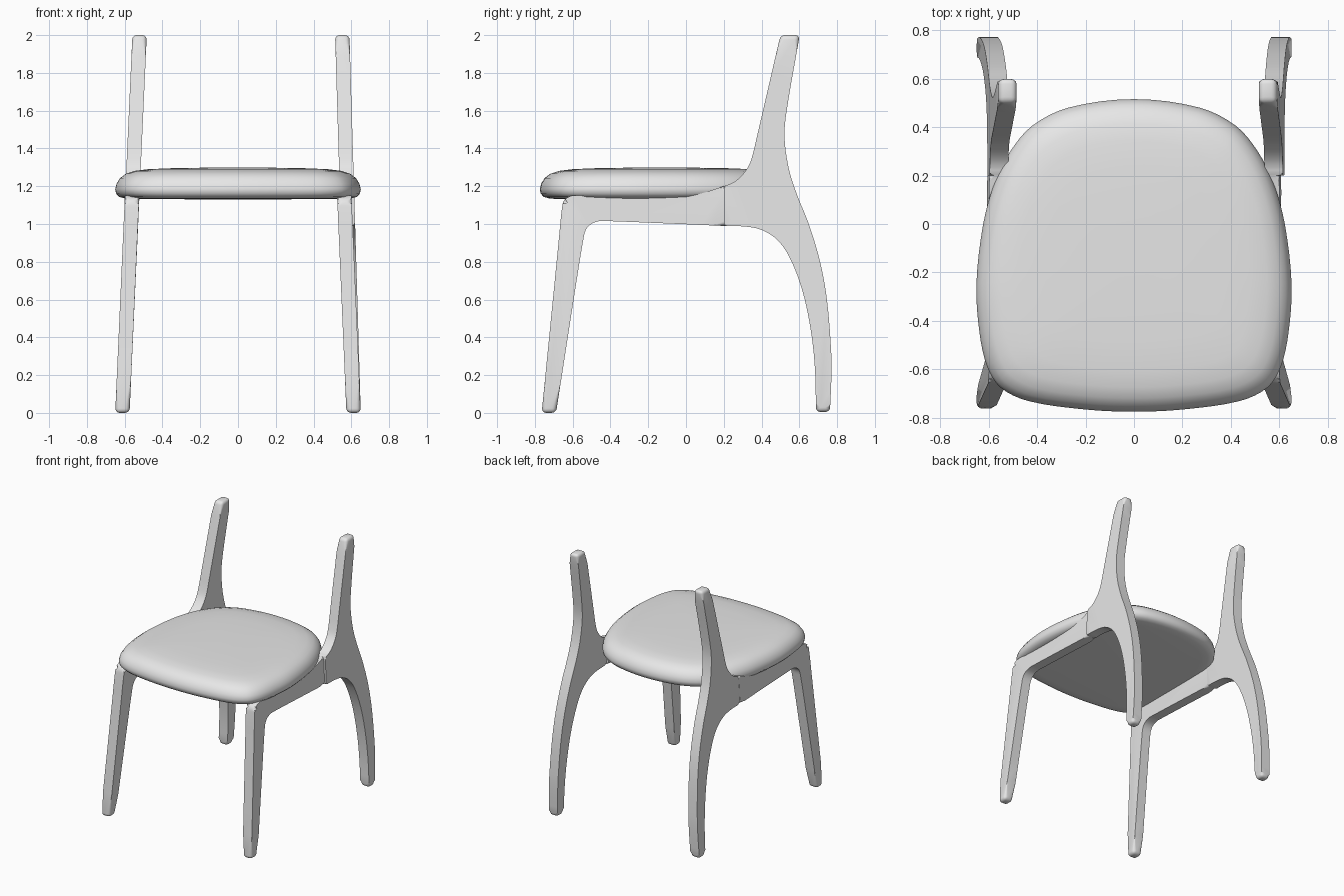
import bpy, bmesh
from mathutils import Vector

if "Cube" in bpy.data.objects:
    bpy.data.objects.remove(bpy.data.objects["Cube"])

grey = bpy.data.materials.new("pale_grey")
grey.diffuse_color = (0.8, 0.8, 0.8, 1.0)
grey.use_nodes = True
grey.node_tree.nodes["Principled BSDF"].inputs["Base Color"].default_value = grey.diffuse_color


def smooth(points, steps=5, closed=False):
    """Smooth curve through 2D points, keeping long spans nearly straight."""
    p = [Vector(q) for q in points]
    n = len(p)

    def tangent(i):
        a, c = (p[i - 1], p[(i + 1) % n]) if closed else (p[max(i - 1, 0)], p[min(i + 1, n - 1)])
        return (c - a) / ((c - p[i]).length + (p[i] - a).length)

    out = []
    for i in range(n if closed else n - 1):
        j = (i + 1) % n
        h = (p[j] - p[i]).length
        for k in range(steps):
            t = k / steps
            out.append(p[i] * (2 * t**3 - 3 * t**2 + 1) + tangent(i) * h * (t**3 - 2 * t**2 + t)
                       + p[j] * (3 * t**2 - 2 * t**3) + tangent(j) * h * (t**3 - t**2))
    if not closed:
        out.append(p[-1])
    return out


def finish(bm, name, angle):
    bmesh.ops.recalc_face_normals(bm, faces=bm.faces)
    mesh = bpy.data.meshes.new(name)
    bm.to_mesh(mesh)
    bm.free()
    ob = bpy.data.objects.new(name, mesh)
    bpy.context.collection.objects.link(ob)
    mesh.materials.append(grey)
    bpy.ops.object.select_all(action='DESELECT')
    ob.select_set(True)
    bpy.context.view_layer.objects.active = ob
    bpy.ops.object.shade_smooth_by_angle(angle=angle)
    return ob


SEAM, THICK, ROUND = 0.2, 0.076, 0.024


def side_piece(name, runs, side, lean):
    """Board cut from smooth (y, z) runs with square run ends, edges rounded, leaning inward."""
    bm = bmesh.new()
    outline, corners = [], set()
    for run in runs:
        corners.add(len(outline))
        outline += smooth(run)
        corners.add(len(outline) - 1)
    n = len(outline)
    rings = [[bm.verts.new((x, p.x, p.y)) for p in outline] for x in (-THICK / 2, THICK / 2)]
    for r in rings:
        bm.faces.new(r)
    for i in range(n):
        j = (i + 1) % n
        bm.faces.new((rings[0][i], rings[0][j], rings[1][j], rings[1][i]))
    on_seam = lambda v: abs(v.co.y - SEAM) < 1e-5
    edges = []
    for r in rings:
        for i in range(n):
            a, b = r[i], r[(i + 1) % n]
            if not (on_seam(a) and on_seam(b)):
                edges.append(bm.edges.get((a, b)))
    for i in corners:
        if not on_seam(rings[0][i]):
            edges.append(bm.edges.get((rings[0][i], rings[1][i])))
    bmesh.ops.bevel(bm, geom=edges, offset=ROUND, offset_type='OFFSET', segments=4,
                    profile=0.5, affect='EDGES', clamp_overlap=False)
    for v in bm.verts:
        v.co.x += side * (0.612 - lean * v.co.z)
    finish(bm, name, 0.7)


# Front leg with side rail
front_runs = [
    [(0.2, 0.99), (-0.1, 1.003), (-0.4, 1.015), (-0.46, 1.015), (-0.505, 0.998),
     (-0.532, 0.965), (-0.545, 0.91), (-0.57, 0.76), (-0.688, 0.0)],
    [(-0.764, 0.0), (-0.675, 0.9), (-0.657, 1.08), (-0.645, 1.125), (-0.605, 1.15),
     (-0.54, 1.15), (-0.1, 1.146), (0.016, 1.148), (0.095, 1.166), (0.2, 1.2)],
]
# Back leg flowing into the back post
back_runs = [
    [(0.2, 0.99), (0.307, 0.987), (0.397, 0.97), (0.48, 0.919), (0.545, 0.83),
     (0.614, 0.654), (0.66, 0.442), (0.683, 0.23), (0.688, 0.005)],
    [(0.762, 0.005), (0.77, 0.2), (0.768, 0.336), (0.746, 0.6), (0.71, 0.8), (0.65, 1.0),
     (0.587, 1.157), (0.545, 1.29), (0.522, 1.45), (0.53, 1.58), (0.602, 2.0)],
    [(0.5, 2.0), (0.375, 1.46), (0.355, 1.375), (0.333, 1.31), (0.296, 1.258),
     (0.254, 1.222), (0.2, 1.2)],
]
for word, side, front_lean, back_lean in (("left", -1, 0.0445, 0.0455), ("right", 1, 0.043, 0.03)):
    side_piece(f"{word}_front_leg_and_rail", front_runs, side, front_lean)
    side_piece(f"{word}_back_leg_and_post", back_runs, side, back_lean)

# Seat cushion: rounded plan lofted through inset rings
half = [(0, 0.515), (0.27, 0.48), (0.42, 0.405), (0.51, 0.3), (0.575, 0.17), (0.622, 0),
        (0.65, -0.25), (0.637, -0.45), (0.605, -0.59), (0.55, -0.675), (0.436, -0.73),
        (0.2, -0.765), (0, -0.774)]
plan = smooth(half + [(-x, y) for x, y in half[-2:0:-1]], 4, closed=True)
rings_dz = [(0.1, 1.132), (0.05, 1.135), (0.02, 1.144), (0.004, 1.162), (0, 1.185), (0.007, 1.213),
            (0.025, 1.243), (0.055, 1.266), (0.1, 1.281), (0.17, 1.29), (0.28, 1.295), (0.45, 1.298)]
bm = bmesh.new()
centre = Vector((0, -0.13))
loops = []
for inset, z in rings_dz:
    pts = [centre + (p - centre) * (1 - inset / 0.64) for p in plan]
    loops.append([bm.verts.new((p.x, p.y, z)) for p in pts])
n = len(plan)
for lo, hi in zip(loops, loops[1:]):
    for i in range(n):
        j = (i + 1) % n
        bm.faces.new((lo[i], lo[j], hi[j], hi[i]))
for ring, z in ((loops[0], 1.13), (loops[-1], 1.299)):
    c = bm.verts.new((0, centre.y, z))
    for i in range(n):
        bm.faces.new((ring[i], ring[(i + 1) % n], c))
finish(bm, "seat_cushion", 0.9)
